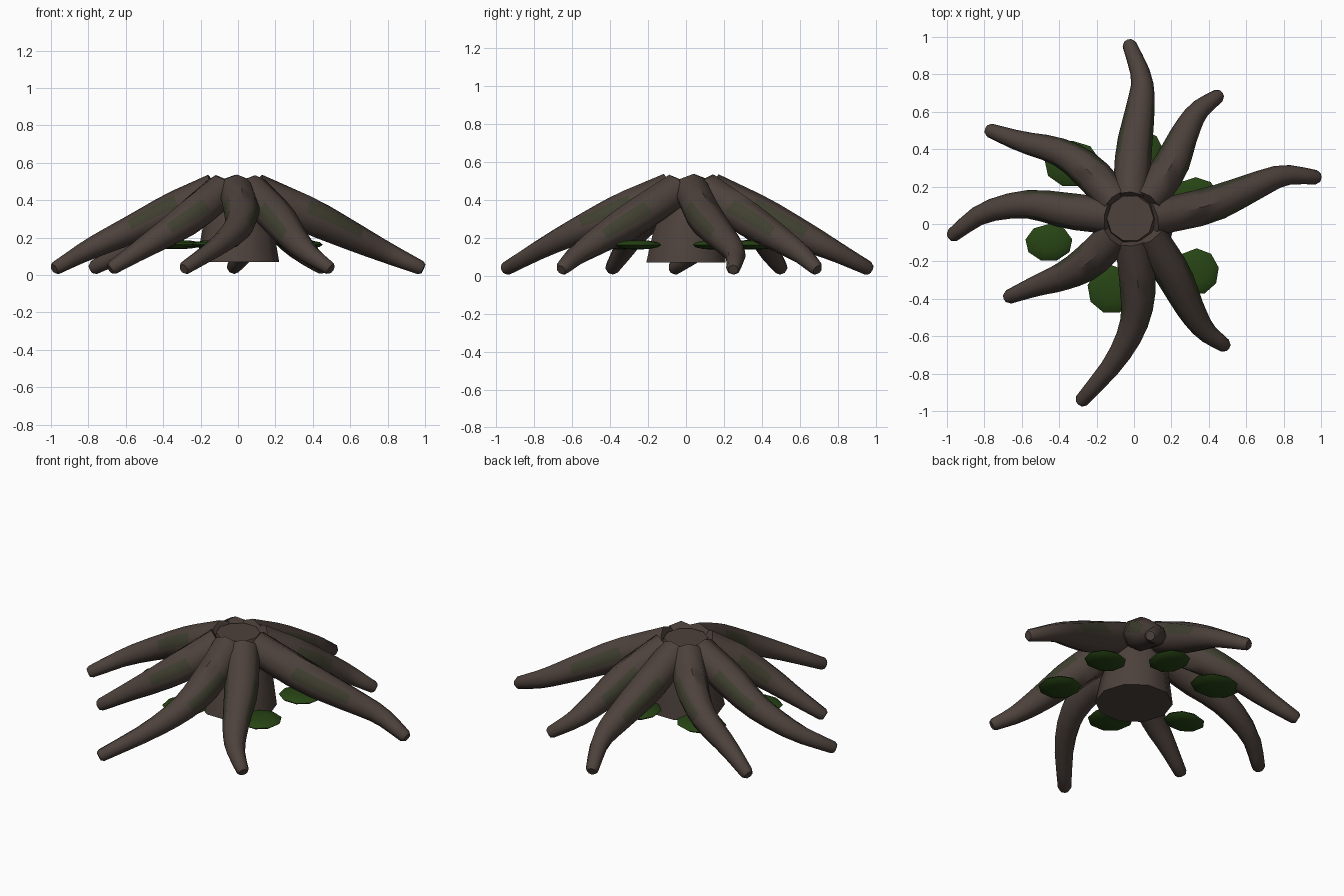
import bpy
import bmesh
import math
from mathutils import Vector

old = bpy.data.objects.get("Cube")
if old:
    bpy.data.objects.remove(old)


def material(name, rgb):
    m = bpy.data.materials.new(name)
    m.use_nodes = True
    m.diffuse_color = (*rgb, 1)
    m.node_tree.nodes["Principled BSDF"].inputs["Base Color"].default_value = (*rgb, 1)
    return m


BARK = material("brown bark", (0.075, 0.054, 0.045))
MOSSY = material("mossy bark", (0.05, 0.05, 0.03))
LEAF = material("dark green fungus", (0.02, 0.058, 0.007))


def finish(bm, name, mats, angle):
    bmesh.ops.recalc_face_normals(bm, faces=bm.faces[:])
    mesh = bpy.data.meshes.new(name)
    bm.to_mesh(mesh)
    bm.free()
    for m in mats:
        mesh.materials.append(m)
    obj = bpy.data.objects.new(name, mesh)
    bpy.context.collection.objects.link(obj)
    bpy.ops.object.select_all(action='DESELECT')
    obj.select_set(True)
    bpy.context.view_layer.objects.active = obj
    bpy.ops.object.shade_smooth_by_angle(angle=math.radians(angle))
    return obj


def spline(pts, t):
    """Point on a smooth curve through pts, t from 0 to 1."""
    n = len(pts) - 1
    i = min(int(t * n), n - 1)
    u = t * n - i
    b, c = pts[i], pts[i + 1]
    a = pts[i - 1] if i > 0 else 2 * b - c
    d = pts[i + 2] if i + 2 <= n else 2 * c - b
    return 0.5 * (2 * b + (c - a) * u + (2 * a - 5 * b + 4 * c - d) * u * u
                  + (3 * b - a - 3 * c + d) * u ** 3)


def thickness(t):
    radii = (0.095, 0.098, 0.076, 0.056, 0.038)
    i = min(int(t * 4), 3)
    return radii[i] + (radii[i + 1] - radii[i]) * (t * 4 - i)


SIDES, STEPS = 8, 10


def root(name, plan):
    # plan path drops evenly from the crown to the ground
    flat = [Vector(p) for p in plan]
    run = [0]
    for a, b in zip(flat, flat[1:]):
        run.append(run[-1] + (b - a).length)
    path = [Vector((p.x, p.y, 0.45 - 0.41 * s / run[-1])) for p, s in zip(flat, run)]
    bm = bmesh.new()
    rings = []
    for k in range(STEPS + 1):
        t = k / STEPS
        c = spline(path, t)
        d = (spline(path, min(t + 0.03, 1)) - spline(path, max(t - 0.03, 0))).normalized()
        side = d.cross(Vector((0, 0, 1))).normalized()
        up = side.cross(d)
        r = thickness(t)

        def ring(centre, rad):
            return [bm.verts.new(centre + rad * (side * math.cos(a) + up * math.sin(a)))
                    for a in (math.tau * j / SIDES for j in range(SIDES))]
        rings.append(ring(c, r))
        if k == STEPS:
            rings.append(ring(c + d * 0.018, r * 0.7))
    for k, (a, b) in enumerate(zip(rings, rings[1:])):
        for j in range(SIDES):
            f = bm.faces.new((a[j], a[(j + 1) % SIDES], b[(j + 1) % SIDES], b[j]))
            # moss clings to the flanks of the upper middle
            if 2 <= k <= 4 and j in (0, 3):
                f.material_index = 1
    bm.faces.new(rings[0])
    bm.faces.new(rings[-1])
    finish(bm, name, (BARK, MOSSY), 45)


ROOTS = {
    "back": ((-0.02, 0.13), (0, 0.4), (0.035, 0.63), (0.04, 0.78), (-0.025, 0.96)),
    "back_left": ((0.06, 0.11), (0.19, 0.3), (0.265, 0.47), (0.34, 0.6), (0.45, 0.685)),
    "left": ((0.09, 0.03), (0.4, 0.1), (0.63, 0.195), (0.8, 0.26), (0.975, 0.25)),
    "front_left": ((0.07, -0.05), (0.21, -0.27), (0.3, -0.45), (0.38, -0.57), (0.485, -0.65)),
    "front": ((-0.01, -0.08), (0.02, -0.33), (0, -0.53), (-0.1, -0.73), (-0.28, -0.945)),
    "front_right": ((-0.09, -0.05), (-0.24, -0.2), (-0.38, -0.28), (-0.52, -0.33), (-0.67, -0.39)),
    "right": ((-0.12, 0.04), (-0.35, 0.07), (-0.57, 0.105), (-0.8, 0.06), (-0.97, -0.06)),
    "back_right": ((-0.09, 0.11), (-0.24, 0.28), (-0.4, 0.385), (-0.6, 0.44), (-0.77, 0.5)),
}
for key, plan in ROOTS.items():
    root(key + "_root", plan)

# Stump: a tapered trunk with a flat top and base
bm = bmesh.new()
levels = []
for z, r, x, y in ((0.07, 0.22, 0, 0), (0.22, 0.195, 0, 0.01),
                   (0.4, 0.15, -0.01, 0.03), (0.505, 0.125, -0.02, 0.03)):
    levels.append([bm.verts.new((x + r * math.cos(math.tau * j / 10),
                                 y + r * math.sin(math.tau * j / 10), z)) for j in range(10)])
for a, b in zip(levels, levels[1:]):
    for j in range(10):
        bm.faces.new((a[j], a[(j + 1) % 10], b[(j + 1) % 10], b[j]))
bm.faces.new(levels[0])
bm.faces.new(levels[-1])
finish(bm, "stump", (BARK,), 45)

# Fungus pads: flat lens shapes tucked between the roots
PADS = ((-0.33, 0.32, 0.15, 0.125), (-0.455, -0.1, 0.127, 0.1), (-0.12, -0.35, 0.13, 0.13),
        (0.335, -0.255, 0.12, 0.125), (0.33, 0.14, 0.125, 0.11), (0.05, 0.37, 0.11, 0.13))
for n, (x, y, rx, ry) in enumerate(PADS, 1):
    bm = bmesh.new()
    bmesh.ops.create_uvsphere(bm, u_segments=9, v_segments=6, radius=1)
    for v in bm.verts:
        v.co = Vector((x + v.co.x * rx, y + v.co.y * ry, 0.163 + v.co.z * 0.025))
    finish(bm, f"fungus_pad_{n}", (LEAF,), 50)
